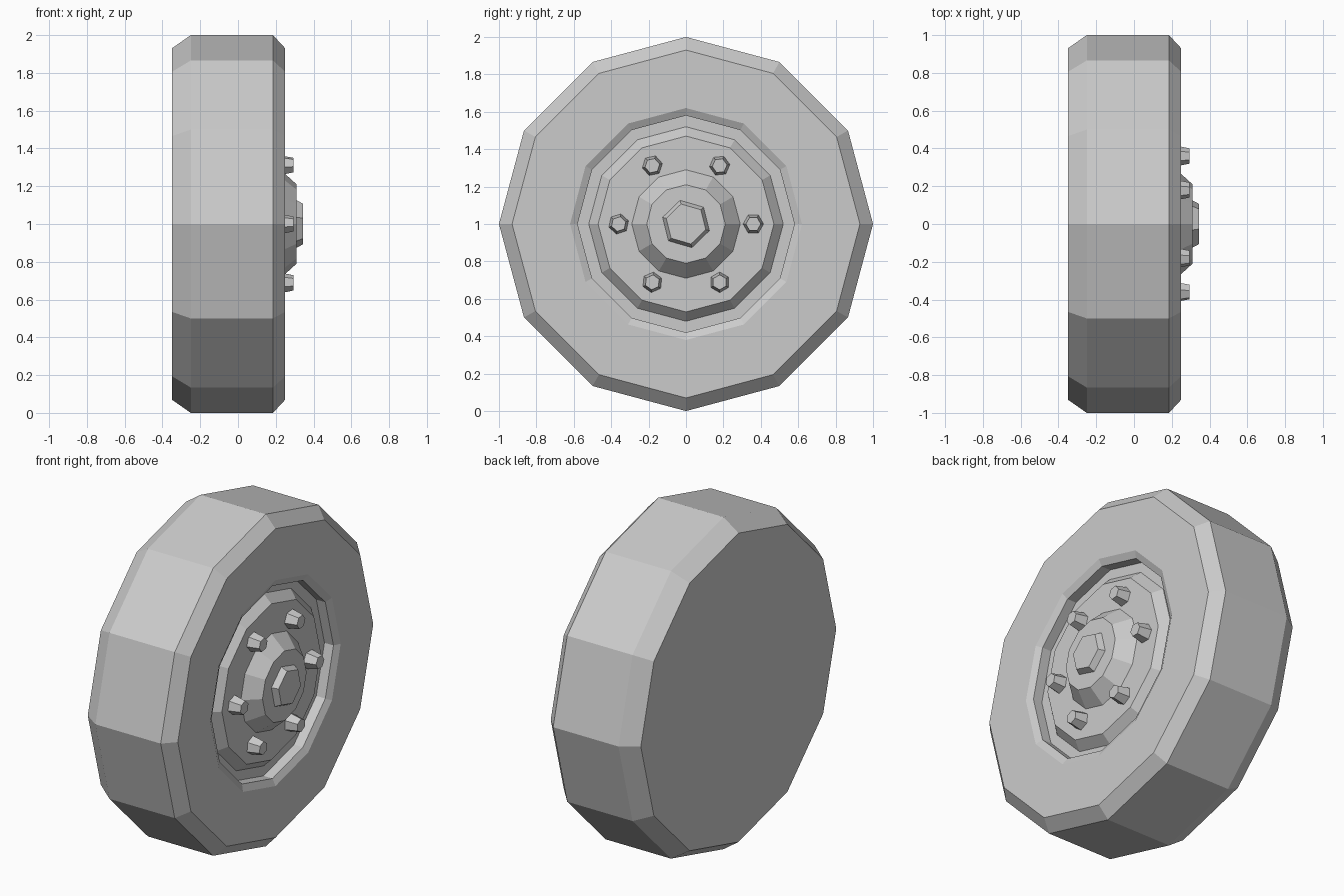
import bpy
import bmesh
from math import sin, cos, pi, radians

cube = bpy.data.objects.get("Cube")
if cube:
    bpy.data.objects.remove(cube, do_unlink=True)

# Single flat grey
grey = bpy.data.materials.new("plain_grey")
grey.use_nodes = True
GREY = (0.6, 0.6, 0.6, 1)
grey.diffuse_color = GREY
grey.node_tree.nodes["Principled BSDF"].inputs["Base Color"].default_value = GREY


def turned(name, profile, sides, turn=0.0, cy=0.0, cz=1.0):
    """Turn an (x, radius) profile about an axis along x, capping both ends."""
    bm = bmesh.new()
    angles = [turn + 2 * pi * i / sides for i in range(sides)]
    rings = [[bm.verts.new((x, cy + r * cos(a), cz + r * sin(a))) for a in angles]
             for x, r in profile]
    for a, b in zip(rings, rings[1:]):
        for i in range(sides):
            j = (i + 1) % sides
            bm.faces.new((a[i], a[j], b[j], b[i]))
    bm.faces.new(rings[0])
    bm.faces.new(rings[-1])
    bmesh.ops.recalc_face_normals(bm, faces=bm.faces)
    mesh = bpy.data.meshes.new(name)
    bm.to_mesh(mesh)
    bm.free()
    mesh.materials.append(grey)
    obj = bpy.data.objects.new(name, mesh)
    bpy.context.collection.objects.link(obj)
    return obj


SIDES = 12
DISC_X = 0.222

# Tyre with bevelled shoulders and a recessed well on the outer side
turned("tyre", [(-0.35, 0.93), (-0.25, 1.0), (0.185, 1.0), (0.25, 0.93),
                (0.25, 0.62), (0.23, 0.58), (0.17, 0.58)], SIDES)

# Wheel disc and domed hub
turned("wheel_disc", [(0.165, 0.52), (0.17, 0.52), (DISC_X, 0.47)], SIDES)
turned("hub", [(DISC_X - 0.01, 0.29), (DISC_X, 0.29), (0.31, 0.21)], SIDES)

# Six-sided centre cap
turned("centre_cap", [(0.30, 0.13), (0.31, 0.13), (0.345, 0.11)], 6, radians(44))

# Ring of wheel bolts
for k in range(6):
    a = k * pi / 3
    turned(f"wheel_bolt_{k + 1}",
           [(DISC_X - 0.01, 0.055), (DISC_X, 0.055), (0.295, 0.04)], 6,
           a * 1.1, 0.36 * cos(a), 1 + 0.36 * sin(a))
